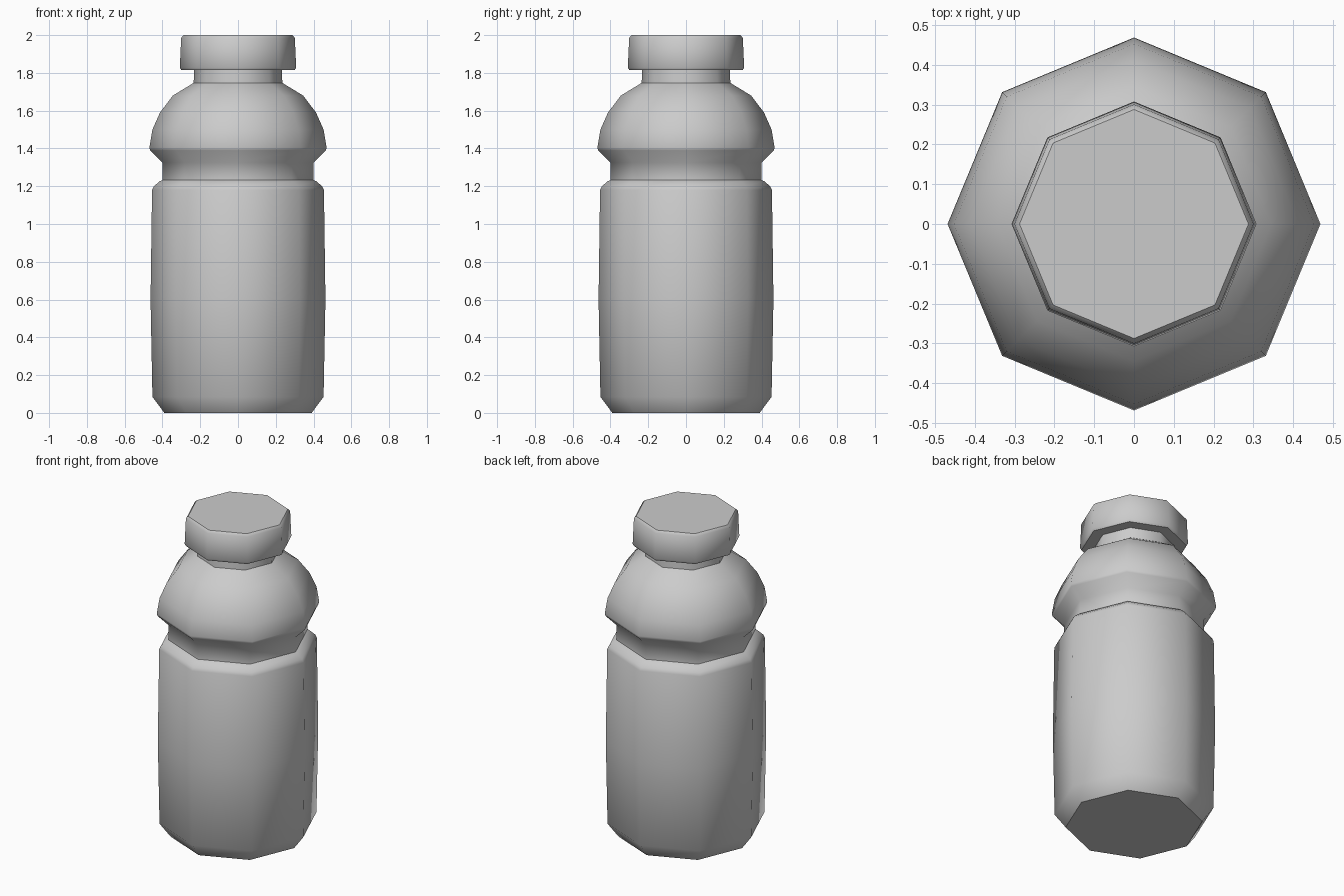
import bpy, bmesh, math

if "Cube" in bpy.data.objects:
    bpy.data.objects.remove(bpy.data.objects["Cube"])

SIDES = 8


def lathe(name, profile, cap_bottom=False, cap_top=False):
    """Spin (radius, z) points around z into an eight-sided shell."""
    bm = bmesh.new()
    rings = []
    for r, z in profile:
        rings.append([bm.verts.new((r * math.cos(2 * math.pi * i / SIDES),
                                    r * math.sin(2 * math.pi * i / SIDES), z))
                      for i in range(SIDES)])
    for a, b in zip(rings, rings[1:]):
        for i in range(SIDES):
            j = (i + 1) % SIDES
            bm.faces.new((a[i], a[j], b[j], b[i]))
    if cap_bottom:
        bm.faces.new(rings[0][::-1])
    if cap_top:
        bm.faces.new(rings[-1])
    mesh = bpy.data.meshes.new(name)
    bm.to_mesh(mesh)
    bm.free()
    obj = bpy.data.objects.new(name, mesh)
    bpy.context.collection.objects.link(obj)
    bpy.ops.object.select_all(action='DESELECT')
    obj.select_set(True)
    bpy.context.view_layer.objects.active = obj
    bpy.ops.object.shade_smooth_by_angle(angle=math.radians(50))
    return obj


# Bottle: chamfered base, bulging body, grip groove, domed shoulder, neck
lathe("bottle", [
    (0.39, 0), (0.453, 0.085), (0.463, 0.6), (0.455, 1.18), (0.445, 1.20),
    (0.415, 1.226), (0.40, 1.233), (0.40, 1.325), (0.465, 1.39),
    (0.469, 1.405), (0.453, 1.50), (0.413, 1.59), (0.345, 1.68),
    (0.235, 1.747), (0.232, 1.815)], cap_bottom=True)

# Screw cap with underside rim
lathe("cap", [
    (0.232, 1.815), (0.30, 1.815), (0.308, 1.828),
    (0.301, 1.985), (0.288, 2.0)], cap_top=True)
